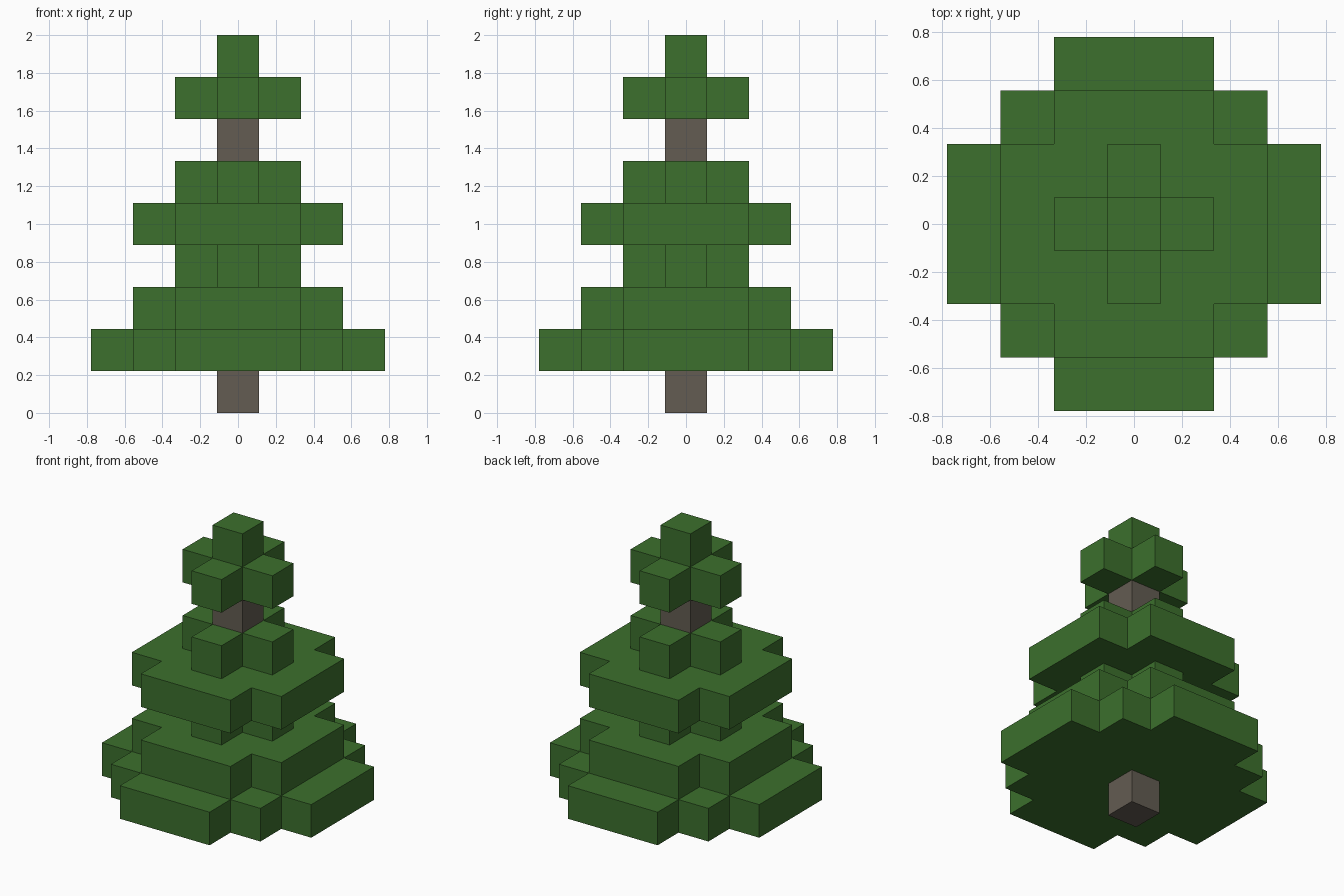
import bpy
import bmesh
from mathutils import Vector

if "Cube" in bpy.data.objects:
    bpy.data.objects.remove(bpy.data.objects["Cube"], do_unlink=True)

CELL = 2 / 9  # the tree is nine blocks tall


def make_material(name, rgb):
    mat = bpy.data.materials.new(name)
    mat.use_nodes = True
    mat.diffuse_color = (*rgb, 1)
    mat.node_tree.nodes["Principled BSDF"].inputs["Base Color"].default_value = (*rgb, 1)
    return mat


leaf_green = make_material("leaf green", (0.045, 0.162, 0.026))
bark_brown = make_material("bark brown", (0.125, 0.107, 0.084))


def layer(level, reach, diagonal):
    """Stepped cross of blocks: square of side 2*reach+1 with its corners cut."""
    span = range(-reach, reach + 1)
    return {(x, y, level) for x in span for y in span if abs(x) + abs(y) <= diagonal}


# Each part is a stack of block layers: (level, reach, corner cut)
parts = {
    "lower_trunk": (bark_brown, [(0, 0, 0)]),
    "main_foliage": (leaf_green, [(1, 3, 4), (2, 2, 3), (3, 1, 1), (4, 2, 3), (5, 1, 1)]),
    "upper_trunk": (bark_brown, [(6, 0, 0)]),
    "treetop": (leaf_green, [(7, 1, 1), (8, 0, 0)]),
}
blocks = {name: set().union(*(layer(*row) for row in rows))
          for name, (_, rows) in parts.items()}
filled = set().union(*blocks.values())


def build_part(name, cells, mat):
    """Skin the blocks with outer faces only, then merge flat areas."""
    bm = bmesh.new()
    for cell in sorted(cells):
        centre = Vector(cell) + Vector((0, 0, 0.5))
        for axis in range(3):
            for sign in (-1, 1):
                normal = Vector((0, 0, 0))
                normal[axis] = sign
                if tuple(int(v) for v in Vector(cell) + normal) in filled:
                    continue
                u = Vector((0, 0, 0))
                u[(axis + 1) % 3] = 0.5
                v = normal.cross(u)
                corners = (-u - v, u - v, u + v, v - u)
                bm.faces.new([bm.verts.new((centre + normal / 2 + c) * CELL) for c in corners])
    bmesh.ops.remove_doubles(bm, verts=bm.verts, dist=0.001)
    bmesh.ops.dissolve_limit(bm, angle_limit=0.01, verts=bm.verts, edges=bm.edges)
    mesh = bpy.data.meshes.new(name)
    bm.to_mesh(mesh)
    bm.free()
    mesh.materials.append(mat)
    bpy.context.collection.objects.link(bpy.data.objects.new(name, mesh))


for name, (mat, _) in parts.items():
    build_part(name, blocks[name], mat)
